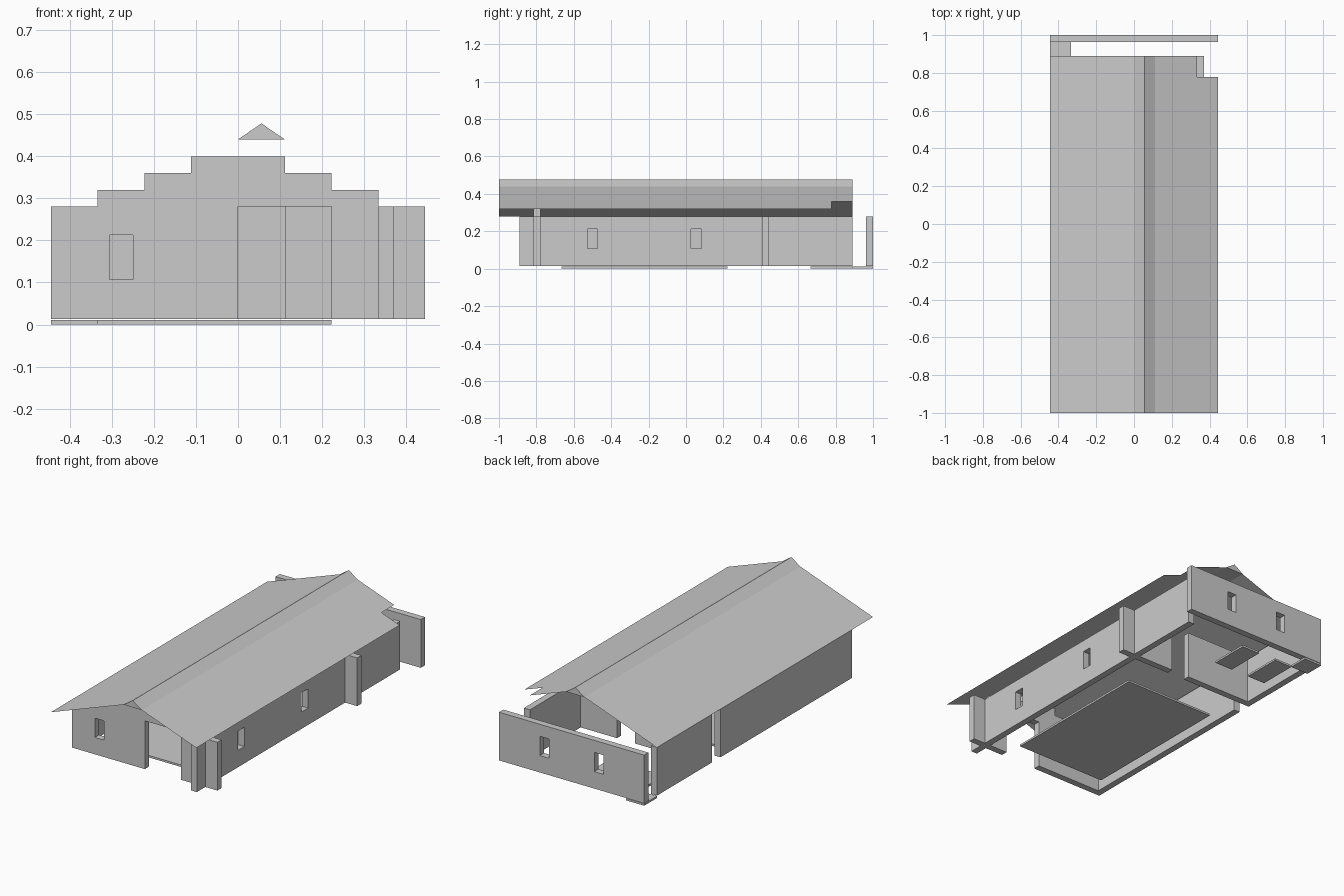
import bpy, bmesh
from mathutils import Vector

if "Cube" in bpy.data.objects:
    bpy.data.objects.remove(bpy.data.objects["Cube"])

U = 1 / 9            # plan module
T = U / 3            # wall thickness
Z0, Z1 = 0.0133, 0.28  # wall bottom and top


def finish(name, bm):
    bmesh.ops.recalc_face_normals(bm, faces=bm.faces[:])
    me = bpy.data.meshes.new(name)
    bm.to_mesh(me)
    bm.free()
    ob = bpy.data.objects.new(name, me)
    bpy.context.collection.objects.link(ob)
    return ob


def prism(name, outline, y0, y1):
    """Extrude an x-z outline from y0 to y1."""
    bm = bmesh.new()
    face = bm.faces.new([bm.verts.new((x, y0, z)) for x, z in outline])
    ext = bmesh.ops.extrude_face_region(bm, geom=[face])
    verts = [g for g in ext["geom"] if isinstance(g, bmesh.types.BMVert)]
    bmesh.ops.translate(bm, verts=verts, vec=Vector((0, y1 - y0, 0)))
    return finish(name, bm)


def box(name, x0, x1, y0, y1, z0=Z0, z1=Z1):
    return prism(name, [(x0, z0), (x1, z0), (x1, z1), (x0, z1)], y0, y1)


def cut_window(wall, x, y, along_x):
    """Cut a through window centred at (x, y)."""
    hx, hy = (U / 4, 0.06) if along_x else (0.06, U / 4)
    cutter = box("window_cutter", x - hx, x + hx, y - hy, y + hy, 0.1067, 0.2133)
    cutter.hide_render = True
    cutter.hide_viewport = True
    mod = wall.modifiers.new("window", "BOOLEAN")
    mod.operation = "DIFFERENCE"
    mod.solver = "EXACT"
    mod.object = cutter


def sheet(name, strip, y0, y1):
    """Zero-thickness roof surface following an x-z strip."""
    bm = bmesh.new()
    rows = [(bm.verts.new((x, y0, z)), bm.verts.new((x, y1, z))) for x, z in strip]
    for (a, b), (c, d) in zip(rows, rows[1:]):
        bm.faces.new((a, c, d, b))
    return finish(name, bm)


# Front wall: stepped gable with an entrance opening
front = [(-4 * U, Z0), (0, Z0), (0, Z1), (2 * U, Z1), (2 * U, Z0), (4 * U, Z0), (4 * U, Z1),
         (3 * U, Z1), (3 * U, 0.32), (2 * U, 0.32), (2 * U, 0.36), (U, 0.36), (U, 0.40),
         (-U, 0.40), (-U, 0.36), (-2 * U, 0.36), (-2 * U, 0.32), (-3 * U, 0.32),
         (-3 * U, Z1), (-4 * U, Z1)]
front_wall = prism("front_wall", front, -7 * U - T, -7 * U)
cut_window(front_wall, -2.5 * U, -7 * U - T / 2, True)

# Right wall, running past the front wall
right_wall = box("right_wall", 3 * U, 3 * U + T, -8 * U, 8 * U)
for y in (-4.5 * U, 0.5 * U):
    cut_window(right_wall, 3 * U + T / 2, y, False)

# Left wall in two lengths with a side doorway between
box("left_wall_front", -4 * U, -4 * U + T, -7 * U, 3 * U)
box("left_wall_rear", -4 * U, -4 * U + T, 4 * U, 8 * U)

# Partition with a doorway
box("partition_left", -4 * U, 0, 4 * U - T, 4 * U)
box("partition_right", U, 4 * U, 4 * U - T, 4 * U)

# Free-standing back wall
back_wall = box("back_wall", -4 * U, 4 * U, 9 * U - T, 9 * U)
for x in (-1.5 * U, 1.5 * U):
    cut_window(back_wall, x, 9 * U - T / 2, True)

# Floor slabs
for name, x0, x1, y0, y1 in (("main_floor", -3, 2, -6, 2), ("rear_floor_a", -1, 0, 6, 8),
                             ("rear_floor_b", -3, -2, 6, 8), ("corner_floor", -4, -3, 8, 9)):
    box(name, x0 * U, x1 * U, y0 * U, y1 * U, 0, 0.011)

# Roof slopes; the right eave is notched at the back
sheet("roof_left", [(-4 * U, 0.28), (0, 0.44)], -9 * U, 8 * U)
sheet("roof_right", [(U, 0.44), (3 * U, 0.36)], -9 * U, 8 * U)
sheet("roof_right_eave", [(3 * U, 0.36), (4 * U, 0.32)], -9 * U, 7 * U)

# Ridge cap
prism("ridge_cap", [(0, 0.44), (U, 0.44), (U / 2, 0.478)], -9 * U, 8 * U)
